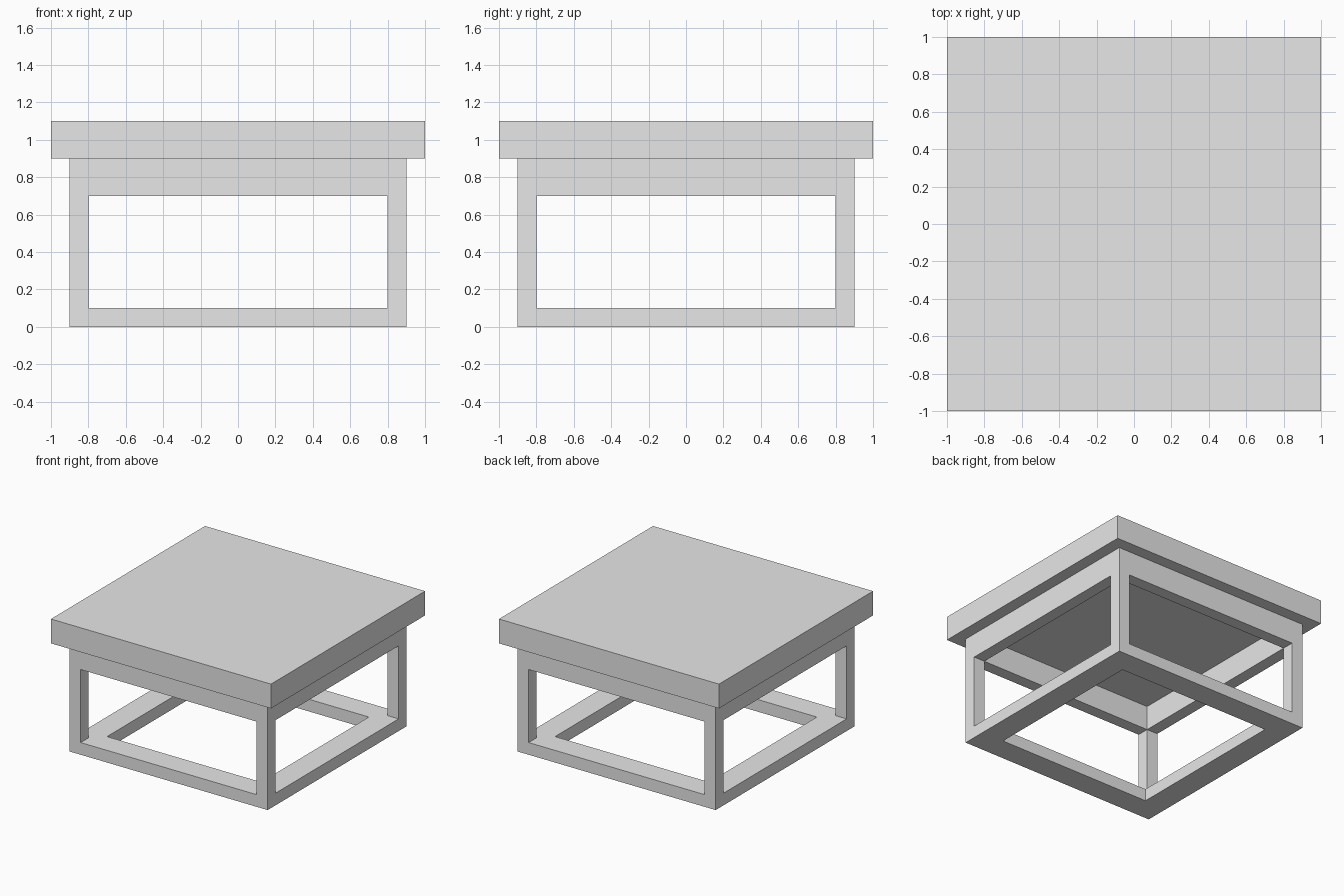
import bpy

cube = bpy.data.objects.get("Cube")
if cube:
    bpy.data.objects.remove(cube, do_unlink=True)

grey = bpy.data.materials.new("light_grey")
grey.use_nodes = True
colour = (0.8, 0.8, 0.8, 1)
grey.diffuse_color = colour
grey.node_tree.nodes["Principled BSDF"].inputs["Base Color"].default_value = colour


def finish(obj, name):
    obj.name = obj.data.name = name
    obj.data.materials.append(grey)
    return obj


def box(name, half, z0, z1):
    """Square block centred on the z axis."""
    bpy.ops.mesh.primitive_cube_add(size=1, location=(0, 0, (z0 + z1) / 2))
    obj = bpy.context.object
    obj.scale = (2 * half, 2 * half, z1 - z0)
    bpy.ops.object.transform_apply(location=True, rotation=False, scale=True)
    return finish(obj, name)


def ring(name, outer, inner, z0, z1):
    """Square frame with mitred corners."""
    corners = [(-1, -1), (1, -1), (1, 1), (-1, 1)]
    verts = [(x * r, y * r, z) for r, z in
             ((outer, z0), (outer, z1), (inner, z1), (inner, z0)) for x, y in corners]
    faces = []
    for loop in range(4):
        a, b = loop * 4, (loop + 1) % 4 * 4
        for i in range(4):
            j = (i + 1) % 4
            faces.append((a + i, a + j, b + j, b + i))
    mesh = bpy.data.meshes.new(name)
    mesh.from_pydata(verts, [], faces)
    obj = bpy.data.objects.new(name, mesh)
    bpy.context.collection.objects.link(obj)
    return finish(obj, name)


# Table top, apron below it and the wide base frame
box("table_top", 1, 0.9, 1.1)
ring("apron", 0.9, 0.8, 0.7, 0.9)
ring("base_frame", 0.9, 0.7, 0, 0.1)

# Four corner legs
for side, x in (("left", 1), ("right", -1)):
    for end, y in (("front", -1), ("back", 1)):
        leg = box(f"{end}_{side}_leg", 0.05, 0.1, 0.7)
        leg.location = (x * 0.85, y * 0.85, leg.location.z)
